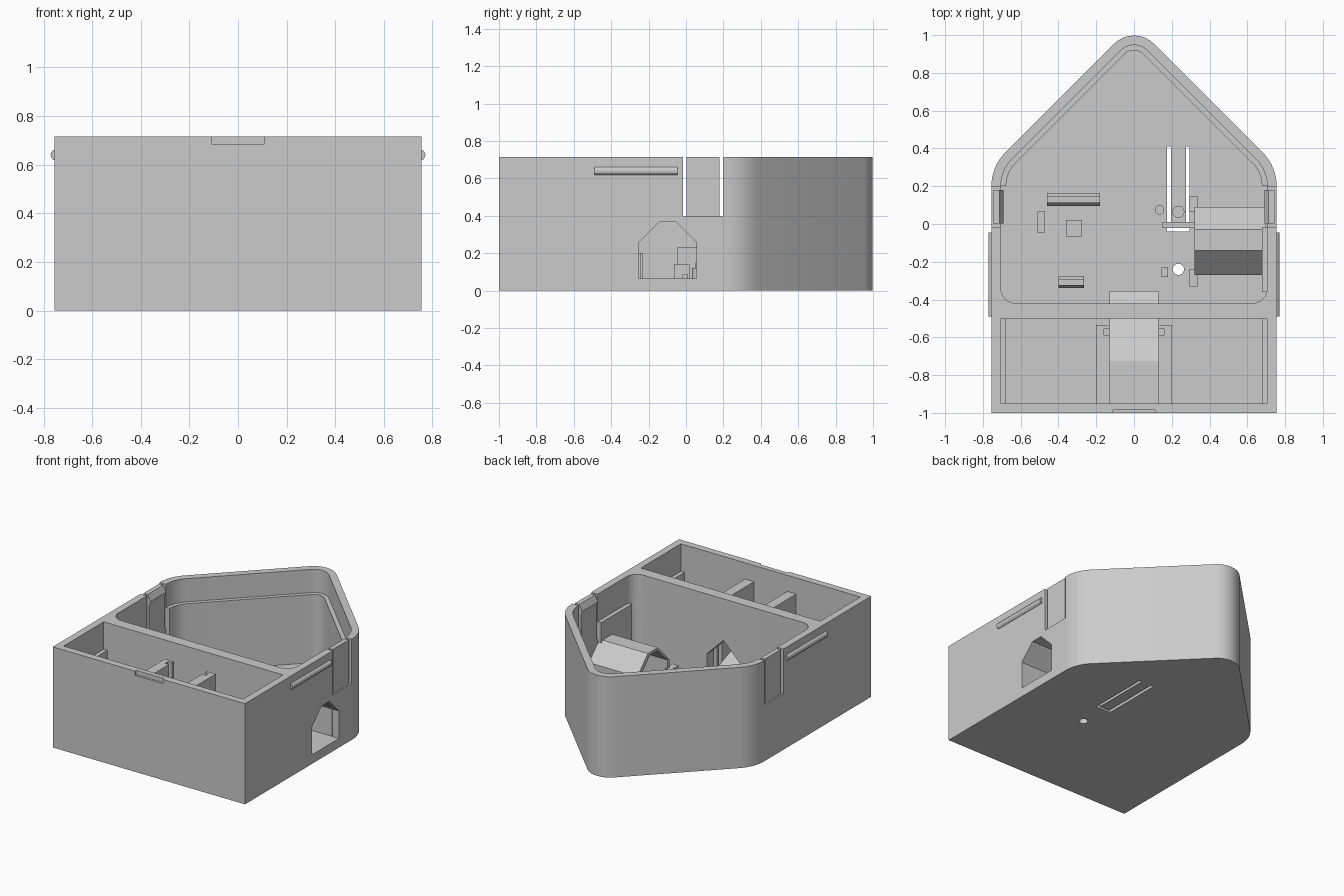
import bpy, bmesh, math
from mathutils import Vector

if "Cube" in bpy.data.objects:
    bpy.data.objects.remove(bpy.data.objects["Cube"])

grey = bpy.data.materials.new("plain grey")
grey.diffuse_color = (0.6, 0.6, 0.6, 1)
grey.use_nodes = True
grey.node_tree.nodes["Principled BSDF"].inputs["Base Color"].default_value = grey.diffuse_color
FLOOR, TOP = 0.065, 0.715


def finish(name, bm):
    bmesh.ops.recalc_face_normals(bm, faces=bm.faces)
    me = bpy.data.meshes.new(name)
    bm.to_mesh(me)
    bm.free()
    me.materials.append(grey)
    ob = bpy.data.objects.new(name, me)
    bpy.context.collection.objects.link(ob)
    return ob


def prism(name, pts, a, b, axis='z'):
    """Extrude a profile: (x,y) along z, (y,z) along x, or (x,z) along y."""
    place = {'z': lambda p, t: (p[0], p[1], t),
             'x': lambda p, t: (t, p[0], p[1]),
             'y': lambda p, t: (p[0], t, p[1])}[axis]
    bm = bmesh.new()
    lo = [bm.verts.new(place(p, a)) for p in pts]
    hi = [bm.verts.new(place(p, b)) for p in pts]
    bm.faces.new(lo)
    bm.faces.new(hi)
    n = len(pts)
    for i in range(n):
        j = (i + 1) % n
        bm.faces.new((lo[i], lo[j], hi[j], hi[i]))
    return finish(name, bm)


def box(name, x0, x1, y0, y1, z0, z1):
    return prism(name, [(x0, y0), (x1, y0), (x1, y1), (x0, y1)], z0, z1)


def circle(cx, cy, r, n=24):
    return [(cx + r * math.cos(2 * math.pi * i / n), cy + r * math.sin(2 * math.pi * i / n)) for i in range(n)]


def rounded(corners, steps=8):
    """Convex polygon (anticlockwise) of (x, y, radius) with its corners rounded."""
    out, n = [], len(corners)
    for i, (x, y, r) in enumerate(corners):
        p = Vector((x, y))
        if r <= 0:
            out.append((x, y))
            continue
        u = (Vector(corners[i - 1][:2]) - p).normalized()
        v = (Vector(corners[(i + 1) % n][:2]) - p).normalized()
        half = u.angle(v) / 2
        c = p + (u + v).normalized() * (r / math.sin(half))
        s = p + u * (r / math.tan(half)) - c
        sweep = math.pi - 2 * half
        for k in range(steps + 1):
            t = sweep * k / steps
            out.append((c.x + s.x * math.cos(t) - s.y * math.sin(t),
                        c.y + s.x * math.sin(t) + s.y * math.cos(t)))
    return out


def pointed_outline(d, front, fr):
    """Five-sided outline inset by d, with the front edge at y = front."""
    w, apex = 0.755 - d, 1.06 - d * math.sqrt(2)
    return rounded([(-w, front, fr), (w, front, fr), (w, apex - w, 0.25 - d),
                    (0, apex, 0.15 - d), (-w, apex - w, 0.25 - d)])


def cut(target, *cutters):
    for c in cutters:
        m = target.modifiers.new("cut", 'BOOLEAN')
        m.operation, m.solver, m.object = 'DIFFERENCE', 'EXACT', c
        bpy.context.view_layer.objects.active = target
        bpy.ops.object.modifier_apply(modifier=m.name)
        bpy.data.objects.remove(c)


# Hollow body with a stepped main pocket and a front pocket
body = prism("body", pointed_outline(0, -1, 0), 0, TOP)
cut(body,
    prism("c", pointed_outline(0.05, -0.42, 0.08), 0.55, 0.9),
    prism("c", pointed_outline(0.078, -0.38, 0.06), FLOOR, 0.6),
    prism("c", rounded([(-0.705, -0.42, 0.08), (0.705, -0.42, 0.08),
                        (0.705, 0.2, 0), (-0.705, 0.2, 0)]), FLOOR, 0.6),
    box("c", -0.705, 0.705, -0.95, -0.5, 0.52, 0.9),
    box("c", -0.677, 0.677, -0.95, -0.5, FLOOR, 0.6))

# Gabled passage in the divider, front notch, side slots
gable = [(-0.13, FLOOR), (0.13, FLOOR), (0.13, 0.29), (0, 0.42), (-0.13, 0.29)]
cut(body,
    prism("c", gable, -0.53, -0.39, 'y'),
    box("c", -0.11, 0.11, -1.1, -0.985, 0.685, 0.8),
    box("c", 0.65, 0.8, -0.015, 0.197, 0.4, 0.8),
    box("c", -0.8, -0.65, -0.015, 0.197, 0.4, 0.8))

# Floor slot and drain hole
cut(body,
    box("c", 0.175, 0.295, -0.04, 0.41, -0.1, 0.1),
    prism("c", circle(0.235, -0.24, 0.03), -0.1, 0.1))

# Side doorway and the roofed tunnel behind it
inner = [(-0.25, FLOOR), (0.055, FLOOR), (0.055, 0.26), (-0.055, 0.37), (-0.14, 0.37), (-0.25, 0.26)]
outer = [(-0.27, 0.03), (0.09, 0.03), (0.09, 0.27), (-0.03, 0.39), (-0.14, 0.39), (-0.27, 0.26)]
cut(body, prism("c", inner, 0.66, 0.9, 'x'))
tunnel = prism("tunnel", outer, 0.32, 0.7, 'x')
cut(tunnel, prism("c", inner, 0.2, 0.9, 'x'))
panel = box("tunnel_wall_panel", 0.677, 0.71, -0.36, -0.015, 0.05, 0.52)
cut(panel, prism("c", inner, 0.2, 0.9, 'x'))

# Spring tabs and side rails, mirrored
for side, s in (("left", -1), ("right", 1)):
    tab = [(s * 0.70, 0.39), (s * 0.745, 0.39), (s * 0.745, TOP), (s * 0.712, TOP),
           (s * 0.69, 0.67), (s * 0.70, 0.63)]
    prism(side + "_tab", tab, 0.003, 0.18, 'y')
    rail = [(s * 0.75, 0.617), (s * 0.76, 0.62), (s * 0.769, 0.63), (s * 0.771, 0.64),
            (s * 0.769, 0.65), (s * 0.76, 0.66), (s * 0.75, 0.663)]
    prism(side + "_rail", rail, -0.49, -0.045, 'y')
    # Guide rib and its end post in the front pocket
    a, b = sorted((s * 0.13, s * 0.2))
    box(side + "_rib", a, b, -0.955, -0.59, 0.05, 0.6)
    box(side + "_rib_end", a, b, -0.555, -0.535, 0.05, 0.6)
    a, b = sorted((s * 0.16, s * 0.2))
    box(side + "_rib_web", a, b, -0.595, -0.55, 0.05, 0.6)

# Ramp leading through the divider
ramp = [(-0.355, 0.05), (-0.355, 0.08), (-0.725, 0.22), (-0.955, 0.22), (-0.955, 0.05)]
prism("ramp", ramp, -0.13, 0.13, 'x')

# Lever in the floor slot with its button and cross bar
box("lever", 0.197, 0.275, -0.02, 0.42, 0, FLOOR)
prism("lever_button", circle(0.235, 0.065, 0.032), 0.06, 0.12)
box("lever_cross_bar", 0.15, 0.32, -0.02, 0.01, FLOOR, 0.085)
prism("post", circle(0.135, 0.075, 0.025), 0.05, 0.15)

# Small mounting blocks: x0, x1, y0, y1, top
blocks = [(0.29, 0.335, 0.065, 0.145, 0.15), (0.29, 0.335, -0.33, -0.24, 0.2),
          (0.145, 0.18, -0.28, -0.23, 0.2), (-0.51, -0.47, -0.045, 0.065, 0.23),
          (-0.36, -0.275, -0.065, 0.02, 0.14)]
for i, (x0, x1, y0, y1, z) in enumerate(blocks):
    box(f"mounting_block_{i + 1}", x0, x1, y0, y1, 0.05, z)

# Clip holders with a bevelled front lip
for name, x0, x1, y0, y1 in (("rear_clip", -0.46, -0.18, 0.095, 0.165),
                             ("front_clip", -0.4, -0.265, -0.34, -0.275)):
    prof = [(y0, 0.05), (y1, 0.05), (y1, 0.2), (y1 - 0.02, 0.2), (y1 - 0.02, 0.13),
            (y0 + 0.018, 0.13), (y0 + 0.018, 0.17), (y0, 0.145)]
    prism(name, prof, x0, x1, 'x')

# Smooth the rounded walls, keep the edges sharp
bpy.ops.object.select_all(action='DESELECT')
for ob in (body, bpy.data.objects["post"], bpy.data.objects["lever_button"]):
    ob.select_set(True)
bpy.context.view_layer.objects.active = body
bpy.ops.object.shade_smooth_by_angle(angle=math.radians(25))
